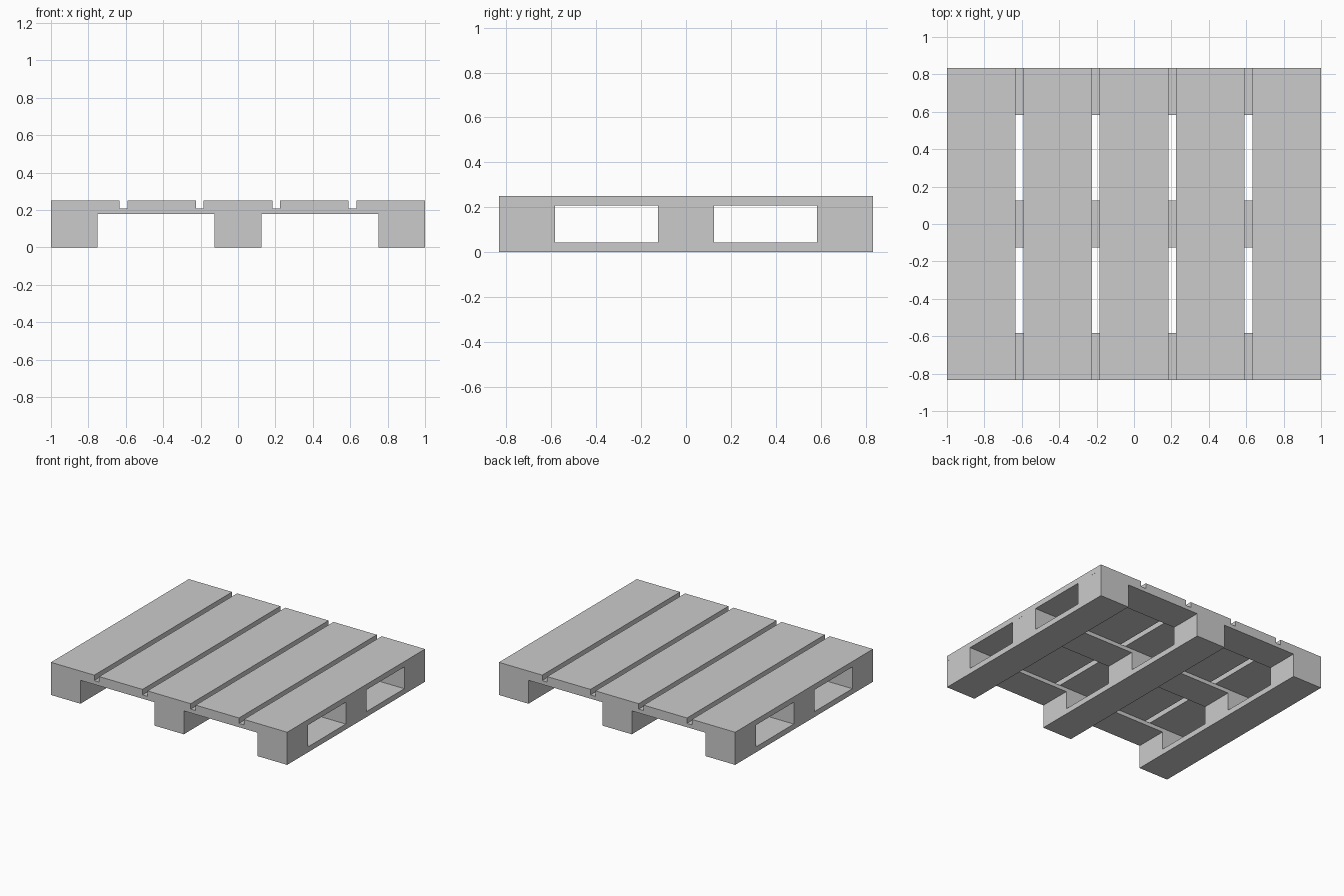
import bpy

if "Cube" in bpy.data.objects:
    bpy.data.objects.remove(bpy.data.objects["Cube"])

W, D, H = 2.0, 1.6667, 0.25      # overall size
BLOCK = 0.25                     # block footprint
T = 0.0417                       # deck board thickness
RAIL_BOTTOM = 0.179              # underside of the cross rails
BOARD_W, GAP = 0.3667, 0.0417


def box(name, x, y, z0, z1, sx, sy):
    bpy.ops.mesh.primitive_cube_add(size=1, location=(x, y, (z0 + z1) / 2))
    ob = bpy.context.object
    ob.name = name
    ob.scale = (sx, sy, z1 - z0)
    bpy.ops.object.transform_apply(location=False, rotation=False, scale=True)
    return ob


xs = {"left": -(W - BLOCK) / 2, "middle": 0, "right": (W - BLOCK) / 2}
ys = {"front": -(D - BLOCK) / 2, "centre": 0, "back": (D - BLOCK) / 2}

# Top deck boards running front to back
for i in range(5):
    box(f"top_board_{i + 1}", (i - 2) * (BOARD_W + GAP), 0, H - T, H, BOARD_W, D)

# Cross rails under the deck
for yn, y in ys.items():
    box(f"cross_rail_{yn}", 0, y, RAIL_BOTTOM, H - T, W, BLOCK)

# Bottom runners and the spacer blocks standing on them
for xn, x in xs.items():
    box(f"bottom_runner_{xn}", x, 0, 0, T, BLOCK, D)
    for yn, y in ys.items():
        box(f"block_{xn}_{yn}", x, y, T, RAIL_BOTTOM, BLOCK, BLOCK)
